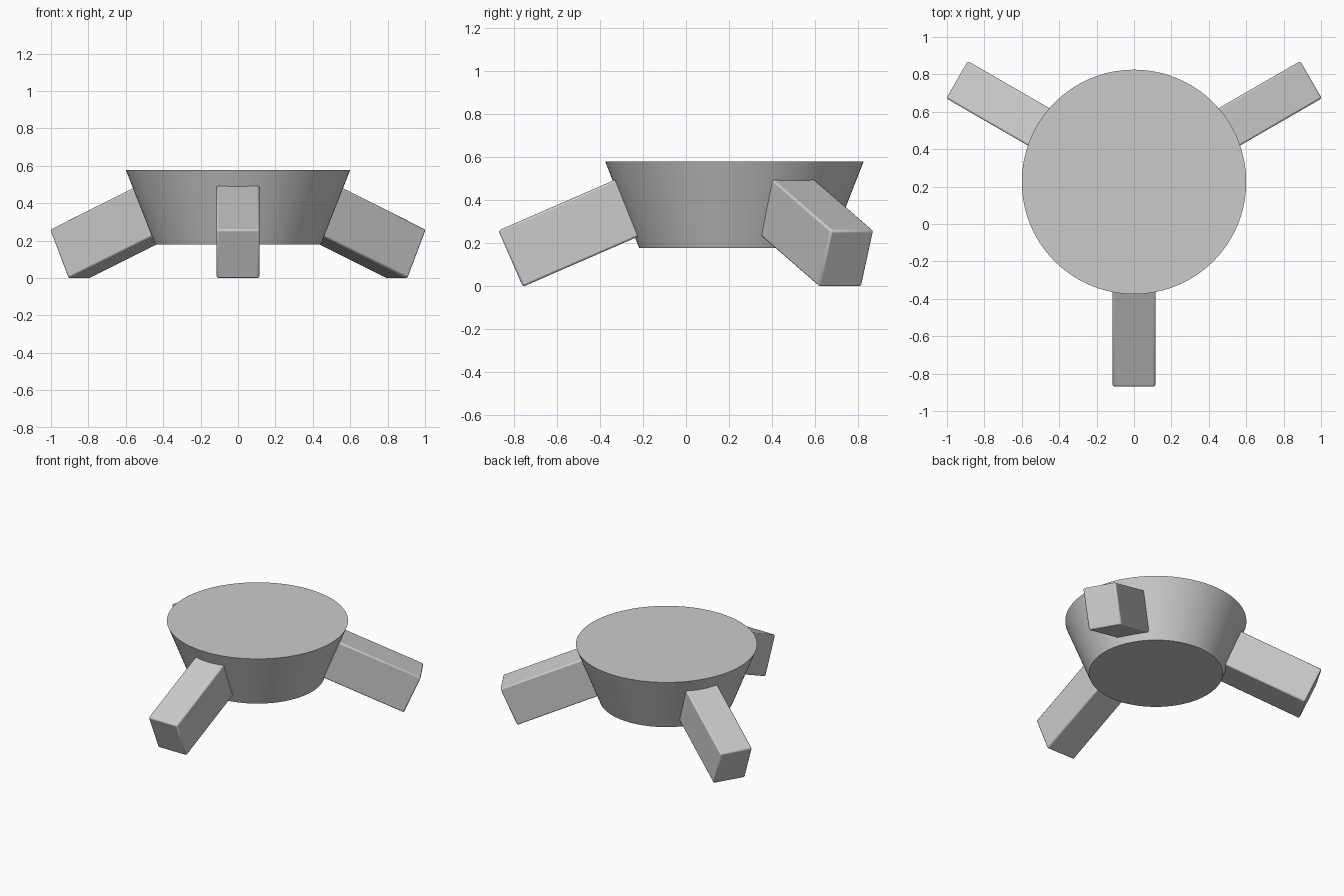
import bpy
from math import radians
from mathutils import Matrix, Vector

cube = bpy.data.objects.get("Cube")
if cube:
    bpy.data.objects.remove(cube, do_unlink=True)

grey = bpy.data.materials.new("plain grey")
grey.use_nodes = True
colour = (0.6, 0.6, 0.6, 1)
grey.diffuse_color = colour
grey.node_tree.nodes["Principled BSDF"].inputs["Base Color"].default_value = colour

CENTRE_Y = 0.225
TILT = radians(23.5)
LENGTH, WIDTH, HEIGHT = 0.68, 0.23, 0.285


def finish(obj, name):
    obj.name = name
    obj.data.name = name
    obj.data.materials.append(grey)
    bpy.ops.object.shade_smooth_by_angle(angle=radians(30))


# Tapered round body, wider at the top
bpy.ops.mesh.primitive_cone_add(vertices=128, radius1=0.443, radius2=0.6,
                                depth=0.4, location=(0, CENTRE_Y, 0.378))
finish(bpy.context.object, "body")


# Sloping leg running outward and down, standing on its lower outer edge
def add_leg(name, heading):
    bpy.ops.mesh.primitive_cube_add(size=1)
    leg = bpy.context.object
    leg.data.transform(Matrix.Diagonal((LENGTH, WIDTH, HEIGHT, 1)))
    slope = Matrix.Rotation(TILT, 4, "Y")
    foot = Vector((0.983, 0, -0.003))
    middle = foot + slope @ Vector((-LENGTH / 2, 0, HEIGHT / 2))
    leg.matrix_world = (Matrix.Translation((0, CENTRE_Y, 0))
                        @ Matrix.Rotation(radians(heading), 4, "Z")
                        @ Matrix.Translation(middle) @ slope)
    bevel = leg.modifiers.new("soft edges", "BEVEL")
    bevel.width = 0.01
    bevel.segments = 2
    finish(leg, name)


for name, heading in (("front_leg", -90), ("back_left_leg", 30), ("back_right_leg", 150)):
    add_leg(name, heading)
